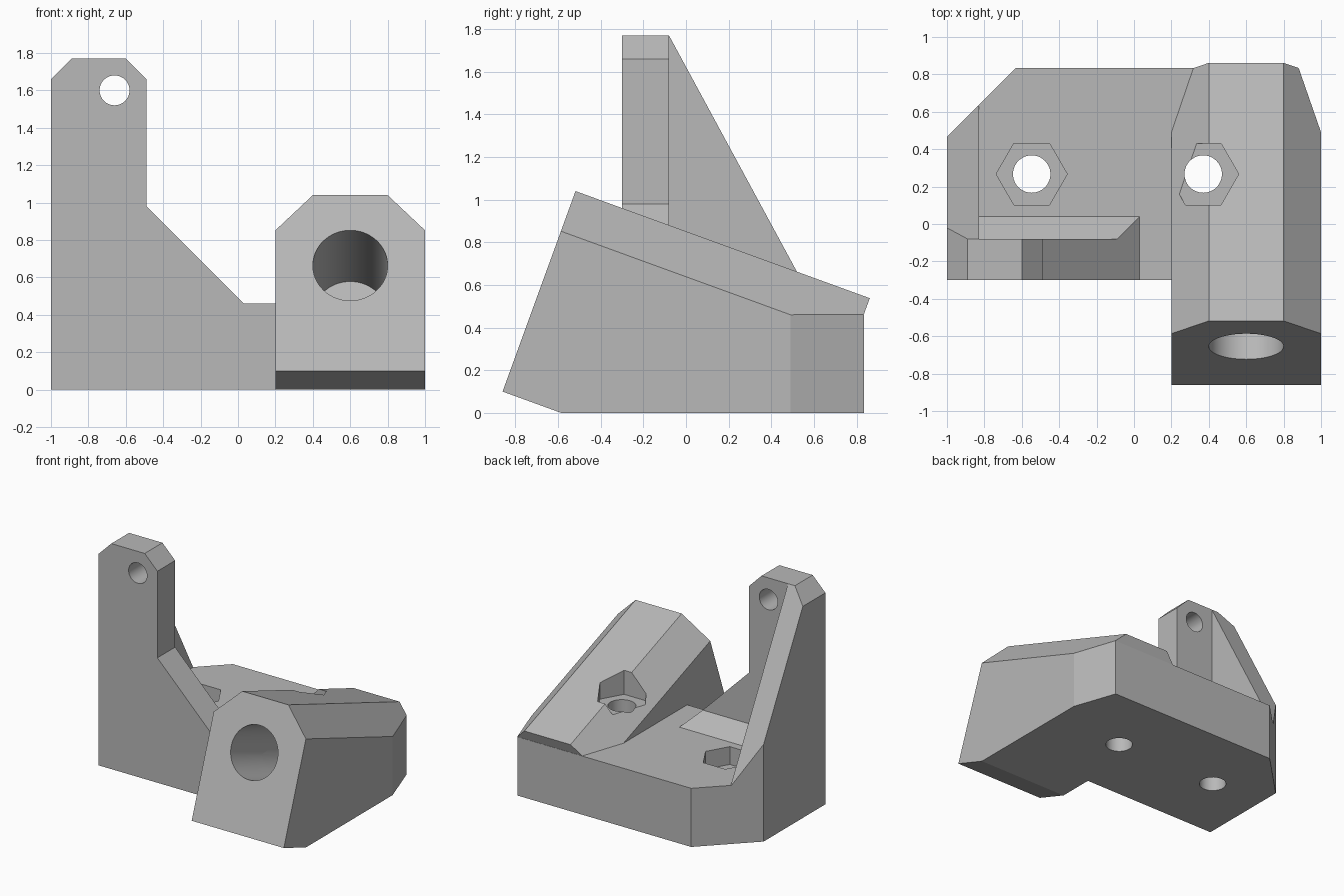
import bpy, bmesh, math
from mathutils import Vector

cube = bpy.data.objects.get("Cube")
if cube:
    bpy.data.objects.remove(cube, do_unlink=True)

grey = bpy.data.materials.new("plain_grey")
grey.use_nodes = True
COLOUR = (0.48, 0.48, 0.48, 1)
grey.diffuse_color = COLOUR
grey.node_tree.nodes["Principled BSDF"].inputs["Base Color"].default_value = COLOUR

X, Y, Z = Vector((1, 0, 0)), Vector((0, 1, 0)), Vector((0, 0, 1))
TILT = math.radians(20)
ALONG = Vector((0, math.cos(TILT), -math.sin(TILT)))   # axis of the tilted block
UP = Vector((0, math.sin(TILT), math.cos(TILT)))
BLOCK_START = Vector((0, -0.86, 0.1))


def prism(name, points, u, v, start, sweep, clips=()):
    """Extrude a 2D profile along sweep, then trim it by (point, outward normal) planes."""
    bm = bmesh.new()
    face = bm.faces.new([bm.verts.new(start + u * a + v * b) for a, b in points])
    swept = bmesh.ops.extrude_face_region(bm, geom=[face])["geom"]
    bmesh.ops.translate(bm, vec=sweep, verts=[g for g in swept if isinstance(g, bmesh.types.BMVert)])
    if face.is_valid and any(e.is_boundary for e in bm.edges):
        bmesh.ops.holes_fill(bm, edges=[e for e in bm.edges if e.is_boundary], sides=0)
    for point, normal in clips:
        bmesh.ops.bisect_plane(bm, geom=bm.verts[:] + bm.edges[:] + bm.faces[:], dist=1e-5,
                               plane_co=point, plane_no=normal, clear_outer=True)
        bmesh.ops.holes_fill(bm, edges=[e for e in bm.edges if e.is_boundary], sides=0)
    bmesh.ops.recalc_face_normals(bm, faces=bm.faces)
    mesh = bpy.data.meshes.new(name)
    bm.to_mesh(mesh)
    bm.free()
    mesh.materials.append(grey)
    obj = bpy.data.objects.new(name, mesh)
    bpy.context.collection.objects.link(obj)
    return obj


def ring(sides, radius):
    return [(radius * math.cos(math.tau * i / sides), radius * math.sin(math.tau * i / sides))
            for i in range(sides)]


def combine(target, other, operation):
    mod = target.modifiers.new(operation.lower(), "BOOLEAN")
    mod.operation, mod.object, mod.solver = operation, other, "EXACT"
    bpy.context.view_layer.objects.active = target
    bpy.ops.object.modifier_apply(modifier=mod.name)
    bpy.data.objects.remove(other, do_unlink=True)


# Base slab with trimmed rear corners
bracket = prism("mounting_bracket",
                [(-1, -0.3), (1, -0.3), (1, 0.49), (0.88, 0.835), (-0.63, 0.835), (-1, 0.465)],
                X, Y, Vector(), Z * 0.46)
rear_trim = (Vector((-1, 0.465, 0)), Vector((-1, 1, 0)))

# Upright arm with chamfered top and sloping shoulder
arm = prism("upright_arm",
            [(-1, 0), (0.2, 0), (0.2, 0.3), (0.03, 0.46), (-0.49, 0.98), (-0.49, 1.66),
             (-0.6, 1.77), (-0.89, 1.77), (-1, 1.66)],
            X, Z, -Y * 0.3, Y * 0.22)

# Triangular side gusset
gusset = prism("side_gusset", [(-0.2, 0.2), (0.77, 0.2), (-0.08, 1.77), (-0.2, 1.77)],
               Y, Z, -X, X * 0.17,
               [rear_trim, (Vector((-1, 0, 1.66)), Vector((-1, 0, 1)))])

# Small fillet wedge behind the arm
wedge = prism("fillet_wedge", [(-0.1, 0.3), (0.2, 0.3), (-0.08, 0.58), (-0.1, 0.58)],
              Y, Z, -X * 0.9, X * 1.1, [(Vector((0.03, 0, 0.46)), Vector((1, 0, 1)))])

# Tilted block with chamfered top edges, flush with the slab below
block = prism("tilted_block",
              [(0.2, 0), (1, 0), (1, 0.8), (0.8, 1), (0.4, 1), (0.2, 0.8)],
              X, UP, BLOCK_START, ALONG * 1.468,
              [(Vector(), -Z), (Vector((1, 0.49, 0)), Vector((0.345, 0.12, 0)))])

for part in (arm, gusset, wedge, block):
    combine(bracket, part, "UNION")

# Blind bore in the block and pin hole in the arm
bore = prism("bore_cutter", ring(64, 0.2), X, UP,
             BLOCK_START + X * 0.6 + UP * 0.6 - ALONG * 0.2, ALONG * 1.0)
pin = prism("pin_cutter", ring(48, 0.08), X, Z, Vector((-0.66, -0.5, 1.6)), Y * 0.7)
cutters = [bore, pin]

# Bolt holes with hexagonal nut pockets
for x, floor in ((-0.547, 0.32), (0.37, 0.625)):
    cutters.append(prism("bolt_cutter", ring(48, 0.1), X, Y, Vector((x, 0.267, -0.1)), Z * 1.5))
    cutters.append(prism("nut_cutter", ring(6, 0.19), X, Y, Vector((x, 0.267, floor)), Z))

for cutter in cutters:
    combine(bracket, cutter, "DIFFERENCE")

bpy.ops.object.select_all(action="DESELECT")
bracket.select_set(True)
bpy.context.view_layer.objects.active = bracket
bpy.ops.object.shade_smooth_by_angle(angle=math.radians(15))
